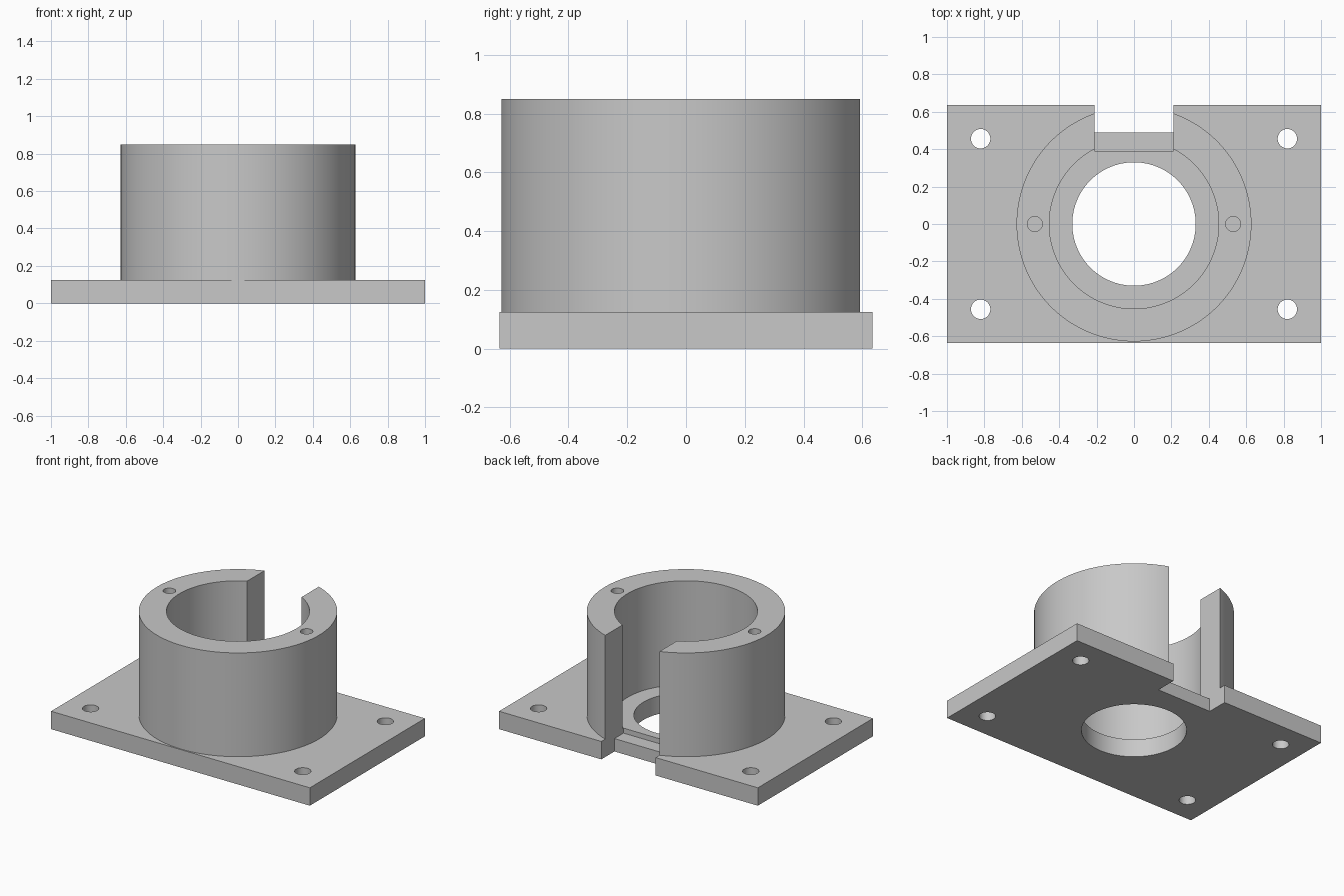
import bpy
import math

default = bpy.data.objects.get("Cube")
if default:
    bpy.data.objects.remove(default, do_unlink=True)

PLATE_TOP, TOP = 0.125, 0.85

grey = bpy.data.materials.new("machined grey")
grey.use_nodes = True
colour = (0.58, 0.58, 0.58, 1)
grey.diffuse_color = colour
grey.node_tree.nodes["Principled BSDF"].inputs["Base Color"].default_value = colour


def finish(name):
    ob = bpy.context.object
    ob.name = name
    ob.data.materials.append(grey)
    return ob


def box(name, x0, x1, y0, y1, z0, z1):
    bpy.ops.mesh.primitive_cube_add(
        size=1, location=((x0 + x1) / 2, (y0 + y1) / 2, (z0 + z1) / 2))
    bpy.context.object.scale = (x1 - x0, y1 - y0, z1 - z0)
    bpy.ops.object.transform_apply(location=False, rotation=False, scale=True)
    return finish(name)


def rod(name, radius, x, y, z0, z1, sides):
    bpy.ops.mesh.primitive_cylinder_add(
        vertices=sides, radius=radius, depth=z1 - z0, location=(x, y, (z0 + z1) / 2))
    return finish(name)


def combine(body, tool, operation):
    mod = body.modifiers.new(tool.name, "BOOLEAN")
    mod.object, mod.operation, mod.solver = tool, operation, "EXACT"
    bpy.context.view_layer.objects.active = body
    bpy.ops.object.modifier_apply(modifier=mod.name)
    bpy.data.objects.remove(tool, do_unlink=True)


# Base plate with the round collar standing on it
body = box("flanged_collar", -1, 1, -0.635, 0.635, 0, PLATE_TOP)
combine(body, rod("collar", 0.628, 0, 0, 0.05, TOP, 128), "UNION")

# Wide bore down to the plate, then a narrower hole through it
combine(body, rod("bore", 0.453, 0, 0, PLATE_TOP, 1, 128), "DIFFERENCE")
combine(body, rod("through_hole", 0.33, 0, 0, -0.1, 0.3, 96), "DIFFERENCE")

# Slot in the back of the collar, with a low ledge and an open notch in the plate
combine(body, box("slot", -0.21, 0.21, 0.39, 0.8, 0.09, 1), "DIFFERENCE")
combine(body, box("notch", -0.21, 0.21, 0.49, 0.8, -0.1, 0.3), "DIFFERENCE")

# Mounting holes in the corners and blind screw holes in the collar rim
for side in (-1, 1):
    for end in (-1, 1):
        combine(body, rod("mounting_hole", 0.052, side * 0.82, end * 0.456,
                          -0.1, 0.3, 32), "DIFFERENCE")
    combine(body, rod("screw_hole", 0.04, side * 0.53, 0, 0.55, 1, 32), "DIFFERENCE")

# Smooth round walls, sharp machined edges
bpy.ops.object.select_all(action="DESELECT")
body.select_set(True)
bpy.context.view_layer.objects.active = body
bpy.ops.object.shade_smooth_by_angle(angle=math.radians(30))
